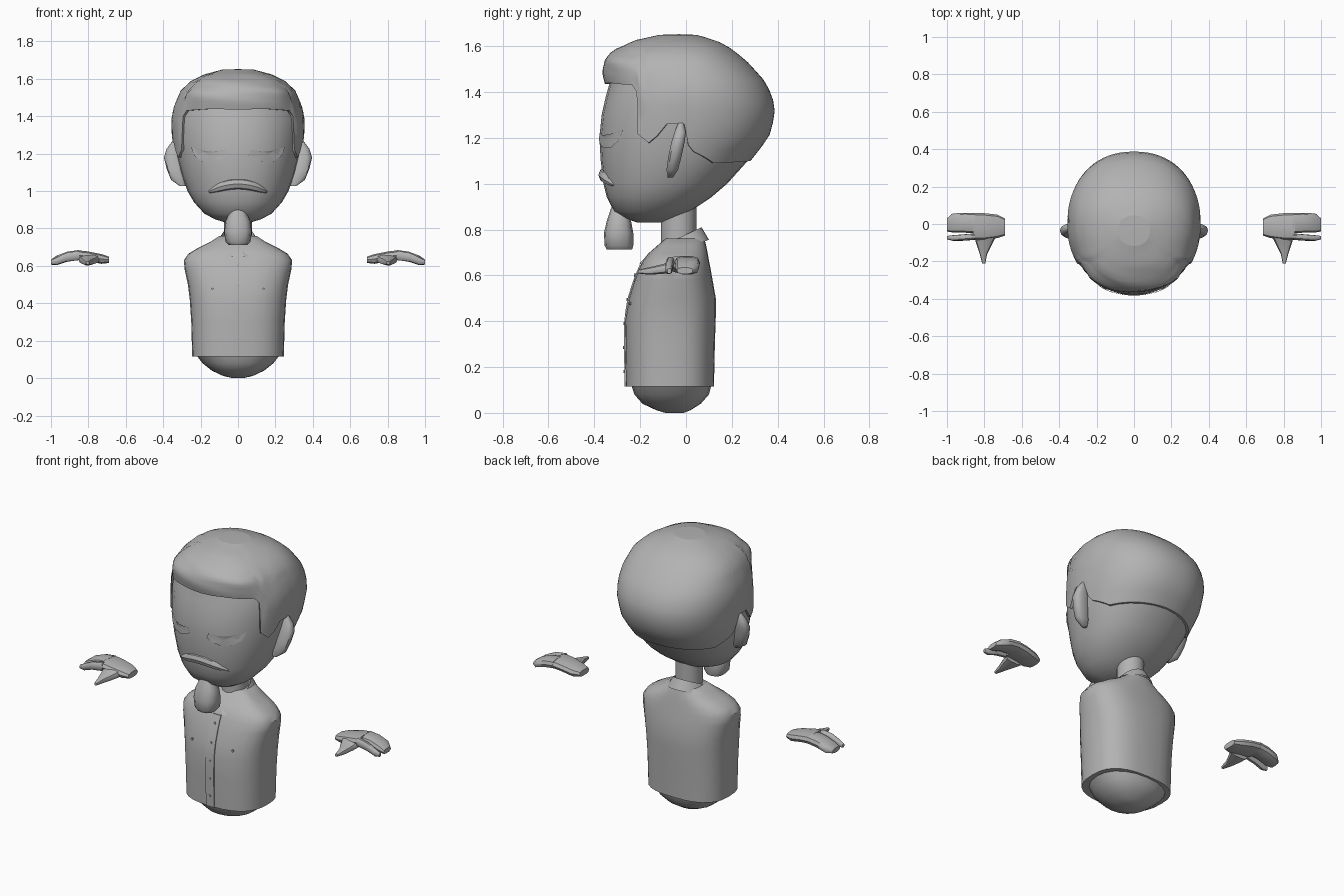
import bpy, bmesh, math
from math import sin, cos, pi, radians

grey = bpy.data.materials.new("plain grey")
grey.diffuse_color = (0.45, 0.45, 0.45, 1)


def build(name, verts, faces, angle=40):
    me = bpy.data.meshes.new(name)
    me.from_pydata(verts, [], faces)
    bm = bmesh.new()
    bm.from_mesh(me)
    bmesh.ops.recalc_face_normals(bm, faces=bm.faces)
    bm.to_mesh(me)
    bm.free()
    me.materials.append(grey)
    ob = bpy.data.objects.new(name, me)
    bpy.context.collection.objects.link(ob)
    bpy.ops.object.select_all(action='DESELECT')
    ob.select_set(True)
    bpy.context.view_layer.objects.active = ob
    bpy.ops.object.shade_smooth_by_angle(angle=radians(angle))
    return ob


def skin(name, rings, closed=True, caps=True, angle=40):
    """Surface through equal-length rings of points."""
    n = len(rings[0])
    verts = [p for r in rings for p in r]
    faces = []
    for i in range(len(rings) - 1):
        for j in range(n if closed else n - 1):
            k = (j + 1) % n
            faces.append((i*n + j, i*n + k, (i+1)*n + k, (i+1)*n + j))
    if caps:
        faces += [tuple(range(n)), tuple(range((len(rings)-1)*n, len(rings)*n))]
    return build(name, verts, faces, angle)


def lerp_table(table, t):
    """Interpolate rows whose first entry is the key."""
    if t <= table[0][0]:
        return table[0][1:]
    for a, b in zip(table, table[1:]):
        if t <= b[0]:
            f = (t - a[0]) / (b[0] - a[0])
            return tuple(p + (q - p) * f for p, q in zip(a[1:], b[1:]))
    return table[-1][1:]


def spow(v, e):
    return math.copysign(abs(v) ** e, v)


def section(z, hw, y0, y1, cy, n, power=2.2, off=0):
    return [shape(2*pi*i/n, z, hw, y0, y1, cy, power, off) for i in range(n)]


def shape(a, z, hw, y0, y1, cy, power=2.2, off=0):
    s, c = spow(sin(a), 2/power), spow(cos(a), 2/power)
    return ((hw + off)*s, cy - c*((cy - y0 + off) if c > 0 else (y1 - cy + off)), z)


# Head: height, half width, front y, back y, centre y
HEAD = [(0.83, 0.06, -0.21, -0.11, -0.17), (0.85, 0.125, -0.27, -0.05, -0.165),
        (0.88, 0.18, -0.315, 0.02, -0.15), (0.94, 0.235, -0.345, 0.11, -0.12),
        (1.0, 0.27, -0.36, 0.18, -0.09), (1.1, 0.305, -0.372, 0.27, -0.05),
        (1.2, 0.33, -0.378, 0.35, -0.02), (1.3, 0.342, -0.368, 0.377, 0),
        (1.38, 0.345, -0.35, 0.365, 0), (1.45, 0.33, -0.33, 0.325, 0),
        (1.53, 0.295, -0.315, 0.25, -0.01), (1.58, 0.24, -0.275, 0.185, -0.01),
        (1.615, 0.165, -0.215, 0.12, -0.02), (1.638, 0.07, -0.1, 0.03, -0.03)]
skin("head", [section(*r, 28) for r in HEAD])


def face_y(x, z, lift=0.004):
    hw, y0, y1, cy = lerp_table(HEAD, z)
    return cy - (cy - y0) * max(0, 1 - abs(x/hw)**2.2)**(1/2.2) - lift


# Hair: shell grown from the head, with a hairline set by angle from the front
HAIRLINE = [(0, 1.435), (20, 1.44), (50, 1.43), (55, 1.40), (60, 1.22), (72, 1.17),
            (79, 1.26), (90, 1.26), (96, 1.15), (120, 1.09), (180, 1.10)]
COLS, ROWS = 72, 14
rings = []
for r in range(-1, ROWS + 1):
    t = max(r, 0) / ROWS
    ring = []
    for j in range(COLS):
        a = 2*pi*j/COLS
        deg = math.degrees(min(a, 2*pi - a))
        z0 = lerp_table(HAIRLINE, deg)[0]
        z = z0 + (1.637 - z0) * (1 - (1 - t)**1.5)
        front = max(0, min(1, (68 - deg) / 30))
        roll = front * max(0, sin(pi * min(1, max(0, (z - 1.42) / 0.2))))
        off = 0.012 + 0.033*roll + 0.005*front*sin(4*a + 16*t)*sin(pi*t)
        if r < 0:
            off = -0.02
        hw, y0, y1, cy = lerp_table(HEAD, z)
        x, y, _ = shape(a, z, hw, y0, y1, cy, 2.2, off)
        ring.append((x, y, z + 0.012*t))
    rings.append(ring)
skin("hair", rings, caps=False, angle=50).data.polygons
top = rings[-1]
build("hair_crown", top + [(0, -0.03, 1.652)],
      [(j, (j+1) % COLS, COLS) for j in range(COLS)])

# Neck
skin("neck", [section(z, 0.075, -0.11, 0.045, -0.03, 16, 2) for z in (0.68, 0.94)])

# Chin beard
BEARD = [(0.712, 0.05, -0.345, -0.235), (0.73, 0.067, -0.355, -0.23), (0.785, 0.073, -0.358, -0.23),
         (0.84, 0.066, -0.345, -0.24), (0.885, 0.045, -0.33, -0.25), (0.91, 0.025, -0.32, -0.26)]
skin("beard", [section(z, w, a, b, (a+b)/2, 12, 2.5) for z, w, a, b in BEARD])

# Moustache: drooping tapered tube following the face
rings = []
for i in range(17):
    u = -1 + i/8
    x, w = 0.158*u, abs(u)
    h = 0.031 * (1 - 0.75*w**4)
    zc = 1.038 - 0.042*w**2
    d = 0.03 * (1 - 0.5*w**3)
    rings.append([(x, face_y(x, zc, 0) + 0.012 - d*cos(2*pi*k/8), zc + h*sin(2*pi*k/8)) for k in range(8)])
skin("moustache", rings)

# Shirt torso
TORSO = [(0.115, 0.245, -0.263, 0.122), (0.3, 0.25, -0.266, 0.126), (0.42, 0.258, -0.264, 0.13),
         (0.5, 0.268, -0.25, 0.13), (0.58, 0.285, -0.225, 0.116), (0.63, 0.29, -0.205, 0.107),
         (0.665, 0.265, -0.188, 0.1), (0.695, 0.215, -0.165, 0.095), (0.73, 0.145, -0.125, 0.088),
         (0.76, 0.1, -0.09, 0.08)]
skin("shirt", [section(z, w, a, b, -0.06, 28, 2.6) for z, w, a, b in TORSO])

# Rounded hips below the hem
HIPS = [(0.0, 0.03, -0.09, -0.01), (0.012, 0.08, -0.13, 0.02), (0.04, 0.14, -0.19, 0.065),
        (0.08, 0.19, -0.225, 0.1), (0.125, 0.225, -0.24, 0.112)]
skin("hips", [section(z, w, a, b, -0.05, 20) for z, w, a, b in HIPS])

# Collar: folded band, open at the front
rows = [[], [], []]
for j in range(25):
    a = radians(14 + 332*j/24)
    f = (1 + cos(a)) / 2
    for row, (rx, yf, yb, zf, zb) in zip(rows, ((0.078, -0.14, 0.055, 0.66, 0.75),
                                                (0.088, -0.155, 0.068, 0.705, 0.81),
                                                (0.125, -0.212, 0.1, 0.645, 0.755))):
        row.append((rx*sin(a), yb + (yf - yb)*f, zb + (zf - zb)*f))
skin("collar", rows, closed=False, caps=False, angle=60)


def shirt_y(x, z):
    w, y0, y1 = lerp_table(TORSO, z)
    return -0.06 - (y0 + 0.06)*-1 * (1 - abs(x/w)**2.6)**(1/2.6)


# Button placket strip and buttons
rings = []
for i in range(12):
    z = 0.115 + 0.53*i/11
    rings.append([(x, shirt_y(x, z) - d, z) for x, d in
                  ((-0.027, -0.003), (-0.027, 0.005), (0.027, 0.005), (0.027, -0.003))])
skin("placket", rings)
BUTTONS = [(0, z) for z in (0.18, 0.285, 0.39, 0.495, 0.6)] + [(-0.135, 0.477), (0.135, 0.477)]
for i, (x, z) in enumerate(BUTTONS):
    y = shirt_y(x, z)
    skin("button_%d" % i, [[(x + 0.007*cos(k*pi/4), y - d, z + 0.007*sin(k*pi/4)) for k in range(8)]
                           for d in (0, 0.009)])

# Paired parts
EYE = [(0.055, 1.19), (0.068, 1.222), (0.12, 1.212), (0.18, 1.215), (0.252, 1.235),
       (0.23, 1.185), (0.19, 1.158), (0.13, 1.155), (0.09, 1.17)]
# ear centreline: z, inner x, outer x, y centre, half thickness
EAR = [(1.027, 0.28, 0.312, -0.068, 0.012), (1.06, 0.28, 0.358, -0.06, 0.026),
       (1.12, 0.29, 0.382, -0.048, 0.03), (1.18, 0.3, 0.396, -0.035, 0.03),
       (1.225, 0.31, 0.382, -0.025, 0.026), (1.265, 0.325, 0.352, -0.022, 0.012)]
# box-like hand sections: x, y low, y high, z low, z high
PALM = [(0.69, -0.062, 0.03, 0.615, 0.65), (0.73, -0.075, 0.05, 0.61, 0.664),
        (0.8, -0.085, 0.058, 0.625, 0.678), (0.86, -0.085, 0.06, 0.63, 0.685)]
FINGERS = [(0.85, -0.05, 0.06, 0.63, 0.685), (0.91, -0.046, 0.06, 0.622, 0.678),
           (0.97, -0.045, 0.056, 0.603, 0.656), (1.0, -0.04, 0.03, 0.606, 0.634)]
INDEX = [(0.85, -0.085, -0.05, 0.63, 0.682), (0.92, -0.09, -0.056, 0.622, 0.67),
         (0.97, -0.09, -0.06, 0.605, 0.646), (1.0, -0.082, -0.064, 0.608, 0.63)]
# thumb: y, x low, x high, z low, z high
THUMB = [(-0.06, 0.735, 0.855, 0.61, 0.665), (-0.1, 0.755, 0.845, 0.606, 0.65),
         (-0.16, 0.785, 0.825, 0.602, 0.636), (-0.21, 0.795, 0.812, 0.608, 0.624)]


def oval(u0, u1, v0, v1, n=10):
    return [((u0+u1)/2 + (u1-u0)/2*spow(cos(2*pi*k/n), 0.75),
             (v0+v1)/2 + (v1-v0)/2*spow(sin(2*pi*k/n), 0.75)) for k in range(n)]


for side, s in (("left", 1), ("right", -1)):
    build(side + "_eye", [(s*x, face_y(x, z, 0.006), z) for x, z in EYE] + [(s*0.15, face_y(0.15, 1.19, 0.006), 1.19)],
          [(i, (i+1) % 9, 9) for i in range(9)])
    skin(side + "_ear", [[(s*x, yc + y, z) for x, y in oval(x0, x1, -h, h)]
                         for z, x0, x1, yc, h in EAR], angle=50)
    for part, data in (("palm", PALM), ("fingers", FINGERS), ("index_finger", INDEX)):
        skin(side + "_" + part, [[(s*x, y, z) for y, z in oval(*r)] for x, *r in data])
    skin(side + "_thumb", [[(s*x, y, z) for x, z in oval(*r)] for y, *r in THUMB])
